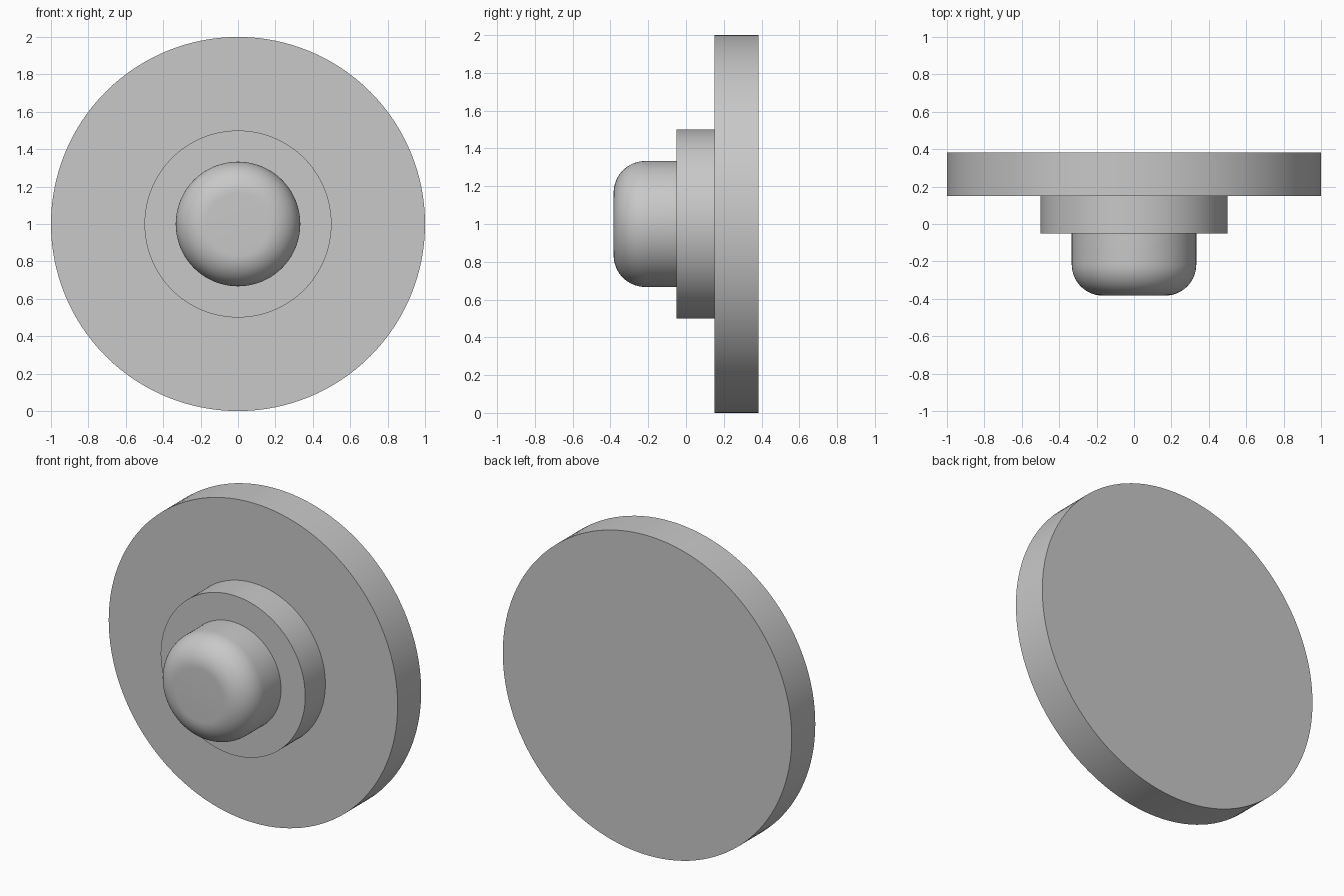
import bpy
import bmesh
from math import sin, cos, pi, radians

if "Cube" in bpy.data.objects:
    bpy.data.objects.remove(bpy.data.objects["Cube"], do_unlink=True)

SEGMENTS = 128
AXIS_Z = 1.0

# Levels along the shared axis and radii of the stepped discs
BACK, PLATE_FRONT, COLLAR_FRONT, KNOB_FRONT = 0.383, 0.15, -0.05, -0.383
PLATE_R, COLLAR_R, KNOB_R, FILLET = 1.0, 0.5, 0.333, 0.167

grey = bpy.data.materials.new("plain grey")
grey.use_nodes = True
colour = (0.58, 0.58, 0.58, 1)
grey.diffuse_color = colour
grey.node_tree.nodes["Principled BSDF"].inputs["Base Color"].default_value = colour


def lathe(name, profile, back_cap=False, front_cap=False):
    """Turn (radius, y) points, listed back to front, around the y axis."""
    bm = bmesh.new()
    rings = []
    for r, y in profile:
        angles = [2 * pi * i / SEGMENTS for i in range(SEGMENTS)]
        rings.append([bm.verts.new((r * cos(a), y, AXIS_Z + r * sin(a))) for a in angles])
    for p, q in zip(rings, rings[1:]):
        for i in range(SEGMENTS):
            j = (i + 1) % SEGMENTS
            bm.faces.new((p[i], p[j], q[j], q[i]))
    if back_cap:
        bm.faces.new(rings[0][::-1])
    if front_cap:
        bm.faces.new(rings[-1])
    mesh = bpy.data.meshes.new(name)
    bm.to_mesh(mesh)
    bm.free()
    mesh.materials.append(grey)
    obj = bpy.data.objects.new(name, mesh)
    bpy.context.collection.objects.link(obj)
    return obj


# Large backing disc, open where the collar sits
plate = lathe("back_plate", [(PLATE_R, BACK), (PLATE_R, PLATE_FRONT),
                             (COLLAR_R, PLATE_FRONT)], back_cap=True)

# Middle step
collar = lathe("collar", [(COLLAR_R, PLATE_FRONT), (COLLAR_R, COLLAR_FRONT),
                          (KNOB_R, COLLAR_FRONT)])

# Knob with a rounded front edge
STEPS = 16
arc = [(KNOB_R - FILLET + FILLET * cos(t), KNOB_FRONT + FILLET - FILLET * sin(t))
       for t in (pi / 2 * i / STEPS for i in range(STEPS + 1))]
knob = lathe("knob", [(KNOB_R, COLLAR_FRONT)] + arc, front_cap=True)

# Smooth the round walls, keep the step edges crisp
bpy.ops.object.select_all(action="DESELECT")
for obj in (plate, collar, knob):
    obj.select_set(True)
bpy.context.view_layer.objects.active = plate
bpy.ops.object.shade_smooth_by_angle(angle=radians(30))
